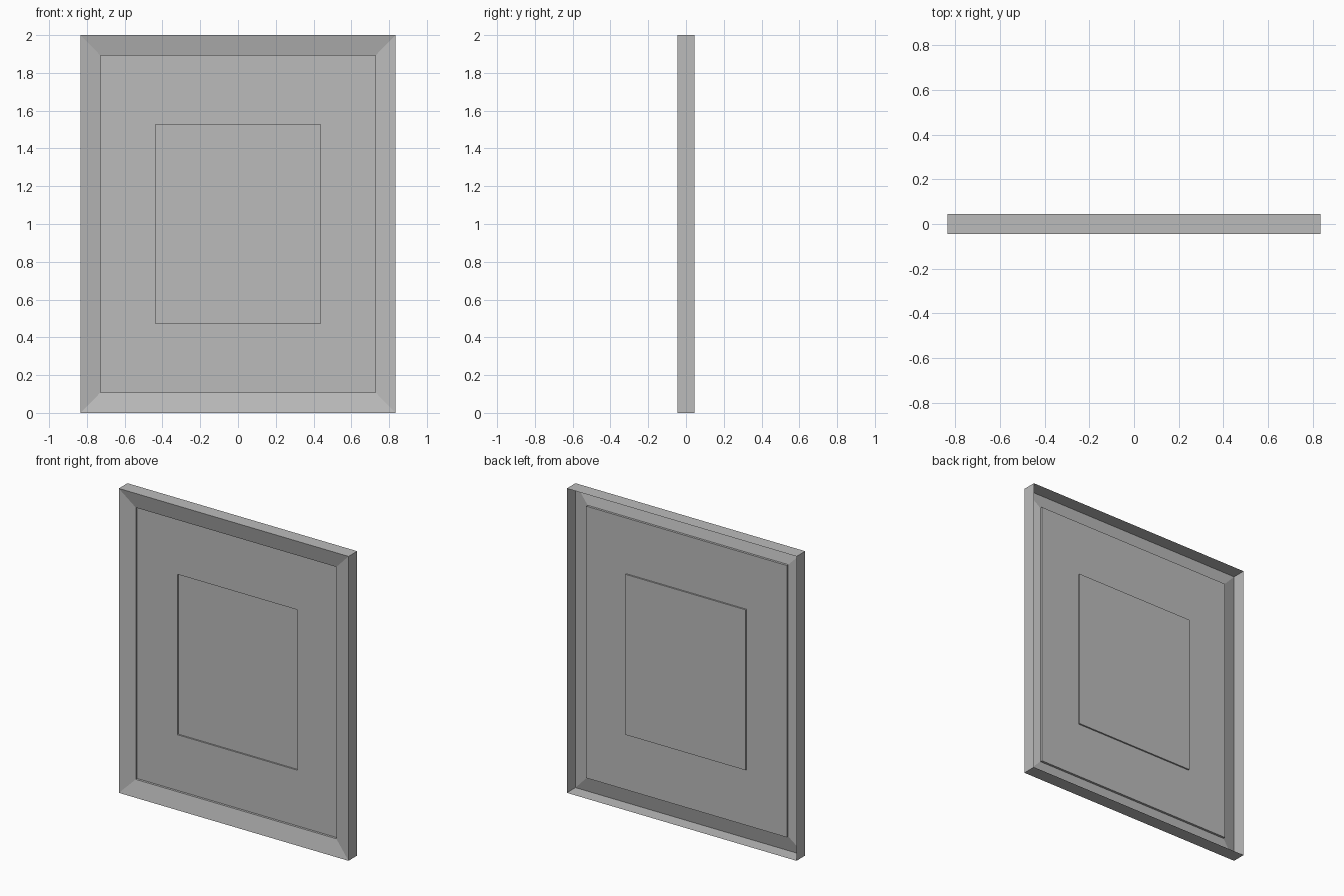
import bpy
import bmesh

cube = bpy.data.objects.get("Cube")
if cube:
    bpy.data.objects.remove(cube, do_unlink=True)

MID_Z = 1.0

grey = bpy.data.materials.new("plain_grey")
grey.use_nodes = True
colour = (0.5, 0.5, 0.5, 1)
grey.diffuse_color = colour
grey.node_tree.nodes["Principled BSDF"].inputs["Base Color"].default_value = colour


def stepped_sheet(name, rings, filled=False):
    """Join nested rectangles (half width, half height, y) into a thin shell."""
    bm = bmesh.new()
    loops = []
    for w, h, y in rings:
        corners = [(-w, -h), (w, -h), (w, h), (-w, h)]
        loops.append([bm.verts.new((x, y, MID_Z + z)) for x, z in corners])
    for outer, inner in zip(loops, loops[1:]):
        for i in range(4):
            j = (i + 1) % 4
            bm.faces.new((outer[i], outer[j], inner[j], inner[i]))
    if filled:
        bm.faces.new(loops[-1])
    mesh = bpy.data.meshes.new(name)
    bm.to_mesh(mesh)
    bm.free()
    mesh.materials.append(grey)
    obj = bpy.data.objects.new(name, mesh)
    bpy.context.collection.objects.link(obj)
    return obj


# Half sizes of the nested rectangles and the depths of the steps
OUTER = (0.835, 1.0)
INNER = (0.729, 0.893)
WINDOW = (0.437, 0.527)
BACK, FRONT, LIP, MAT, PANEL = 0.045, -0.045, -0.02, -0.005, 0.005

# Frame: side walls, mitred slope and a small inner step, open at the back
stepped_sheet("frame", [(*OUTER, BACK), (*OUTER, FRONT), (*INNER, LIP), (*INNER, MAT)])

# Flat mat with a recessed edge around its window
stepped_sheet("mat", [(*INNER, MAT), (*WINDOW, MAT), (*WINDOW, PANEL)])

# Blank picture panel behind the window
stepped_sheet("picture_panel", [(*WINDOW, PANEL)], filled=True)
